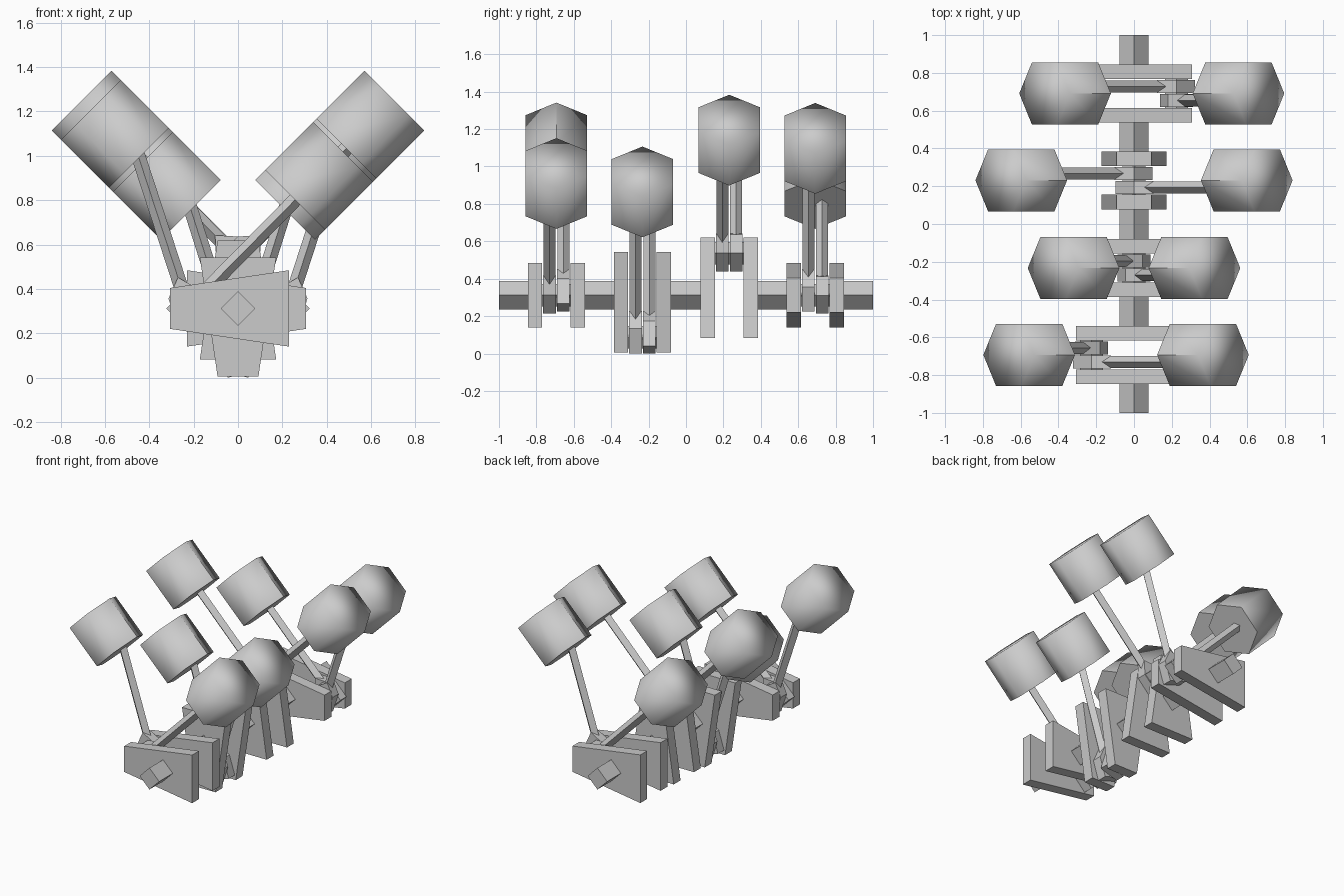
import bpy, bmesh, math
from mathutils import Vector

if "Cube" in bpy.data.objects:
    bpy.data.objects.remove(bpy.data.objects["Cube"])

steel = bpy.data.materials.new("steel_grey")
steel.diffuse_color = (0.6, 0.6, 0.6, 1)
steel.use_nodes = True
steel.node_tree.nodes["Principled BSDF"].inputs["Base Color"].default_value = steel.diffuse_color

AXIS_Z = 0.312      # crank axis height
THROW = 0.225       # crank pin offset
Y = Vector((0, 1, 0))


def finish(name, bm, smooth=None):
    bmesh.ops.recalc_face_normals(bm, faces=bm.faces)
    me = bpy.data.meshes.new(name)
    bm.to_mesh(me)
    bm.free()
    me.materials.append(steel)
    ob = bpy.data.objects.new(name, me)
    bpy.context.collection.objects.link(ob)
    if smooth:
        bpy.ops.object.select_all(action='DESELECT')
        ob.select_set(True)
        bpy.context.view_layer.objects.active = ob
        bpy.ops.object.shade_smooth_by_angle(angle=math.radians(smooth))
    return ob


def prism(name, a, b, radius, sides, side_dir, smooth=None, domed=False):
    """Regular prism from a to b with one corner pointing along side_dir.
    domed: shade the b end smoothly into the sides, keep the a end sharp."""
    a, b = Vector(a), Vector(b)
    u = Vector(side_dir).normalized()
    v = (b - a).normalized().cross(u)
    bm = bmesh.new()
    rings = []
    for c in (a, b):
        rings.append([bm.verts.new(c + radius * (u * math.cos(t) + v * math.sin(t)))
                      for t in (2 * math.pi * i / sides for i in range(sides))])
    for i in range(sides):
        j = (i + 1) % sides
        bm.faces.new((rings[0][i], rings[0][j], rings[1][j], rings[1][i]))
    bottom = bm.faces.new(rings[0])
    bm.faces.new(rings[1])
    if domed:
        for f in bm.faces:
            f.smooth = True
        for e in bottom.edges:
            e.smooth = False
        bm.edges.get((rings[0][0], rings[1][0])).smooth = False
        return finish(name, bm)
    return finish(name, bm, smooth)


def plate(name, origin, direction, profile, y0, y1):
    """Extrude an (along, across) profile, lying in the xz plane, from y0 to y1."""
    d = Vector(direction).normalized()
    n = Y.cross(d)
    bm = bmesh.new()
    base = [bm.verts.new(Vector(origin) + d * p + n * q + Y * y0) for p, q in profile]
    face = bm.faces.new(base)
    ext = bmesh.ops.extrude_face_region(bm, geom=[face])
    top = [g for g in ext["geom"] if isinstance(g, bmesh.types.BMVert)]
    bmesh.ops.translate(bm, verts=top, vec=Y * (y1 - y0))
    # close the starting side if the extrusion removed it
    if not any(all(vt in base for vt in f.verts) for f in bm.faces):
        bm.faces.new(base)
    return finish(name, bm)


# main shaft journals between the throws
for i, (y0, y1) in enumerate([(-1, -0.81), (-0.58, -0.35), (-0.12, 0.12), (0.35, 0.58), (0.81, 1)]):
    prism(f"main_journal_{i}", (0, y0, AXIS_Z), (0, y1, AXIS_Z), 0.077, 4, (0, 0, 1), 85)

WEB = [(0.307, 0.092), (0.307, -0.092), (-0.23, -0.172), (-0.23, 0.172)]
BIG_END = [(0.147, 0), (0.07, 0.07), (-0.07, 0.07), (-0.07, -0.07), (0.07, -0.07)]

# throws: y centre, pin direction, |x| of left and right piston centres
throws = [(-0.693, (-1, 0, 0), 0.555, 0.365),
          (-0.233, (0, 0, -1), 0.32, 0.32),
          (0.231, (0, 0, 1), 0.597, 0.597),
          (0.691, (1, 0, 0), 0.365, 0.553)]

for k, (yc, d, xl, xr) in enumerate(throws):
    centre = Vector((0, 0, AXIS_Z))
    pin = centre + THROW * Vector(d)
    # counterweighted webs and crank pin
    for s in (-1, 1):
        y0, y1 = sorted((yc + s * 0.076, yc + s * 0.153))
        plate(f"crank_web_{k}_{s}", centre, d, WEB, y0, y1)
    prism(f"crank_pin_{k}", pin + Y * (yc - 0.1), pin + Y * (yc + 0.1), 0.06, 4, (0, 0, 1), 85)
    # one piston and connecting rod per bank
    for side, bank, x in ((-1, "left", xl), (1, "right", xr)):
        axis = Vector((side, 0, 1)).normalized()
        mid = Vector((side * x, yc, 0.544 + x))
        bottom = mid - axis * 0.153
        prism(f"piston_{bank}_{k}", bottom, mid + axis * 0.153, 0.19, 6,
              (-side, 0, 1), domed=True)
        yr = yc - side * 0.037
        start = Vector((pin.x, yr, pin.z))
        end = Vector((bottom.x, yr, bottom.z))
        rod = (end - start).normalized()
        plate(f"rod_big_end_{bank}_{k}", pin, rod, BIG_END, yr - 0.034, yr + 0.034)
        prism(f"connecting_rod_{bank}_{k}", start, end + rod * 0.03, 0.032, 4, Y, 85)
